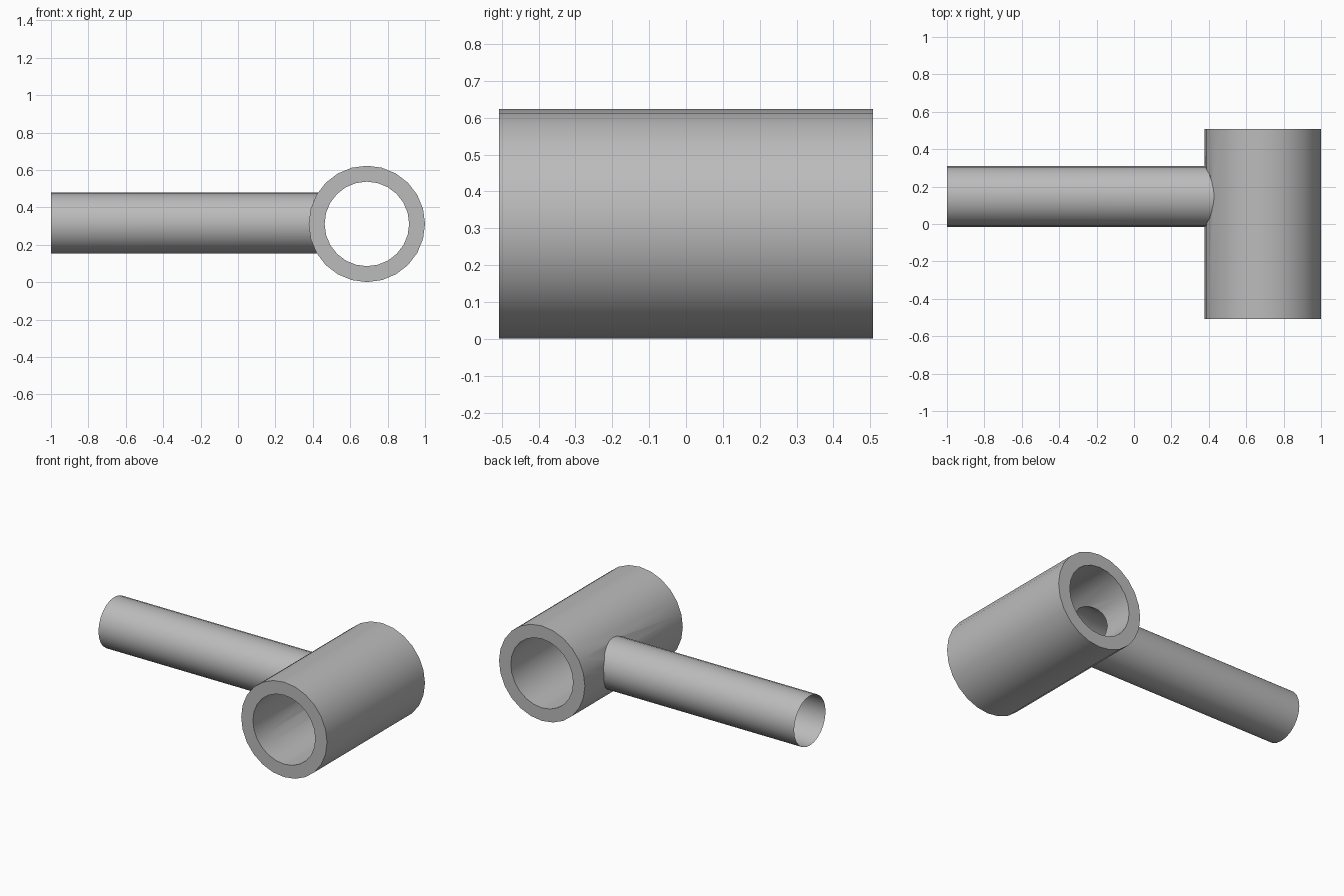
import bpy, bmesh, math

if "Cube" in bpy.data.objects:
    bpy.data.objects.remove(bpy.data.objects["Cube"])

SIDES = 24
CX, CZ = 0.689, 0.312          # axis of the wide sleeve
R_OUT, R_IN = 0.311, 0.226
PY, PZ, PR = 0.147, 0.316, 0.163   # axis and radius of the thin pipe

grey = bpy.data.materials.new("plain grey")
grey.diffuse_color = (0.5, 0.5, 0.5, 1)
grey.use_nodes = True
grey.node_tree.nodes["Principled BSDF"].inputs["Base Color"].default_value = grey.diffuse_color


def make(name, bm):
    bmesh.ops.recalc_face_normals(bm, faces=bm.faces)
    mesh = bpy.data.meshes.new(name)
    bm.to_mesh(mesh)
    bm.free()
    mesh.materials.append(grey)
    obj = bpy.data.objects.new(name, mesh)
    bpy.context.collection.objects.link(obj)
    return obj


def activate(obj):
    bpy.ops.object.select_all(action='DESELECT')
    obj.select_set(True)
    bpy.context.view_layer.objects.active = obj


def bridge(bm, rings, closed=False):
    pairs = zip(rings, rings[1:] + rings[:1]) if closed else zip(rings, rings[1:])
    for a, b in pairs:
        for i in range(SIDES):
            j = (i + 1) % SIDES
            bm.faces.new((a[i], a[j], b[j], b[i]))


angles = [2 * math.pi * i / SIDES for i in range(SIDES)]

# Wide sleeve: thick-walled tube along y
bm = bmesh.new()
section = [(R_OUT, -0.507), (R_OUT, 0.507), (R_IN, 0.507), (R_IN, -0.507)]
rings = [[bm.verts.new((CX + r * math.cos(a), y, CZ + r * math.sin(a)))
          for a in angles] for r, y in section]
bridge(bm, rings, closed=True)
sleeve = make("sleeve", bm)


def pipe_ring(bm, x_of):
    return [bm.verts.new((x_of(PR * math.sin(a)), PY + PR * math.cos(a),
                          PZ + PR * math.sin(a))) for a in angles]


# Cutter that bores the pipe's opening through the near sleeve wall
bm = bmesh.new()
ends = [pipe_ring(bm, lambda z: 0.2), pipe_ring(bm, lambda z: CX)]
bridge(bm, ends)
for ring in ends:
    bm.faces.new(ring)
cutter = make("bore_cutter", bm)
cutter.hide_render = True

activate(sleeve)
mod = sleeve.modifiers.new("bore", 'BOOLEAN')
mod.operation = 'DIFFERENCE'
mod.solver = 'EXACT'
mod.object = cutter
bpy.ops.object.modifier_apply(modifier="bore")
bpy.data.objects.remove(cutter)

# Thin pipe: open shell, its inner end shaped to the sleeve's surface
bm = bmesh.new()
bridge(bm, [pipe_ring(bm, lambda z: -1.0),
            pipe_ring(bm, lambda z: CX + 0.004 - math.sqrt(R_OUT ** 2 - z ** 2))])
pipe = make("side_pipe", bm)

for obj in (sleeve, pipe):
    activate(obj)
    bpy.ops.object.shade_smooth_by_angle(angle=math.radians(30))
